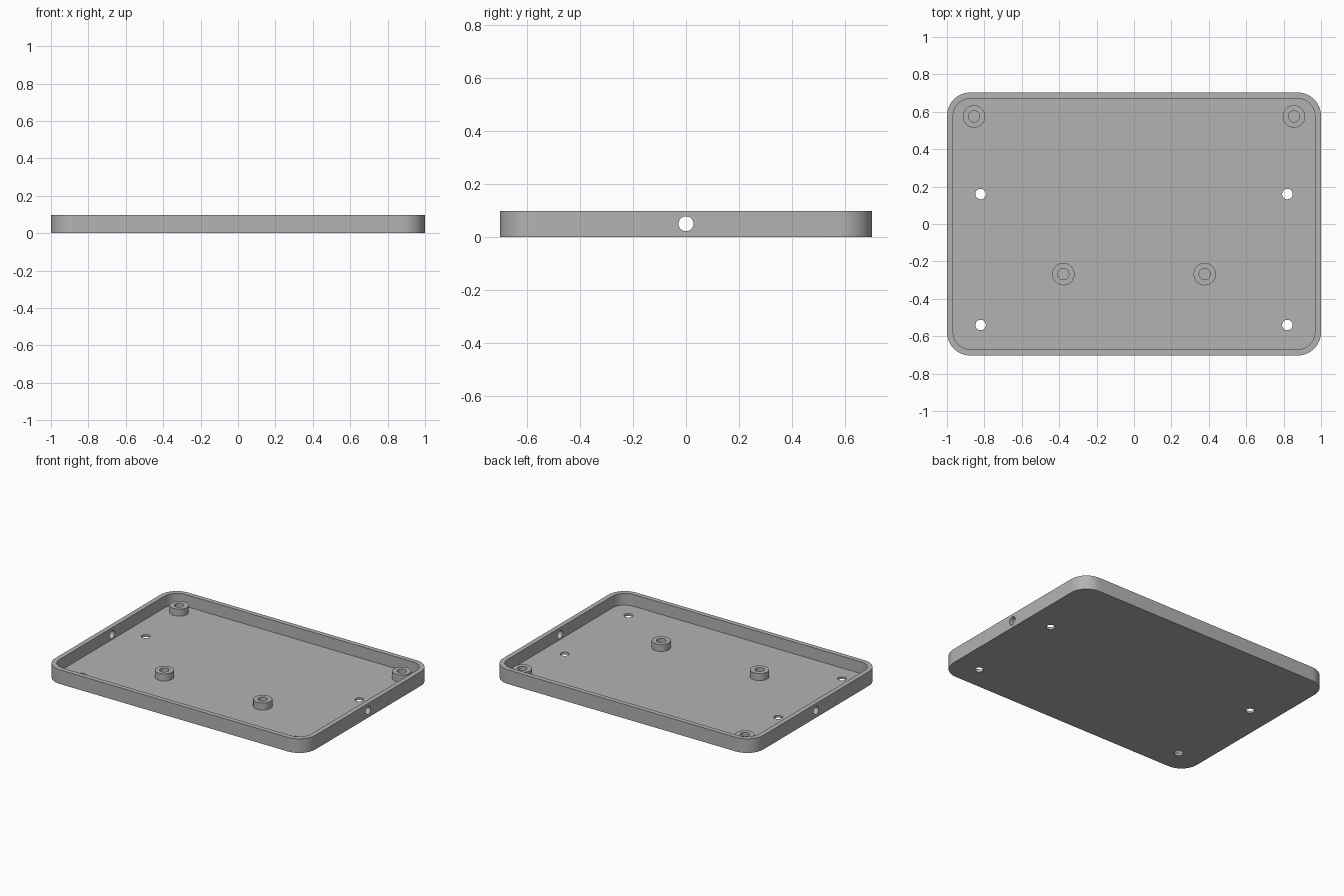
import bpy, bmesh
from math import cos, sin, pi
from mathutils import Matrix

cube = bpy.data.objects.get("Cube")
if cube:
    bpy.data.objects.remove(cube, do_unlink=True)

HALF_X, HALF_Y, HEIGHT = 1.0, 0.703, 0.098
WALL, FLOOR, CORNER = 0.033, 0.016, 0.125
BOSS_TOP, HOLE_R = 0.065, 0.028

grey = bpy.data.materials.new("plain grey")
grey.use_nodes = True
colour = (0.45, 0.45, 0.45, 1)
grey.diffuse_color = colour
grey.node_tree.nodes["Principled BSDF"].inputs["Base Color"].default_value = colour


def finish(name, bm):
    bmesh.ops.recalc_face_normals(bm, faces=bm.faces)
    mesh = bpy.data.meshes.new(name)
    bm.to_mesh(mesh)
    bm.free()
    mesh.materials.append(grey)
    obj = bpy.data.objects.new(name, mesh)
    bpy.context.collection.objects.link(obj)
    return obj


def smooth(obj):
    bpy.ops.object.select_all(action='DESELECT')
    obj.select_set(True)
    bpy.context.view_layer.objects.active = obj
    bpy.ops.object.shade_smooth_by_angle(angle=pi / 6)


def ring(bm, inset, z, steps=12):
    """Rounded rectangle of vertices, inset from the outer outline."""
    r = CORNER - inset
    verts = []
    for q, (sx, sy) in enumerate(((1, 1), (-1, 1), (-1, -1), (1, -1))):
        for i in range(steps + 1):
            a = (q + i / steps) * pi / 2
            verts.append(bm.verts.new((sx * (HALF_X - CORNER) + r * cos(a),
                                       sy * (HALF_Y - CORNER) + r * sin(a), z)))
    return verts


def bridge(bm, a, b):
    for i in range(len(a)):
        j = (i + 1) % len(a)
        bm.faces.new((a[i], a[j], b[j], b[i]))


# Tray: outer wall, rim, inner wall and floor
bm = bmesh.new()
loops = [ring(bm, 0, 0), ring(bm, 0, HEIGHT), ring(bm, WALL, HEIGHT), ring(bm, WALL, FLOOR)]
for a, b in zip(loops, loops[1:]):
    bridge(bm, a, b)
bm.faces.new(loops[0])
bm.faces.new(loops[-1])
tray = finish("tray", bm)

# Drill the floor holes and the hole through both side walls
bm = bmesh.new()


def drill(matrix, depth):
    bmesh.ops.create_cone(bm, cap_ends=True, segments=32, radius1=HOLE_R,
                          radius2=HOLE_R, depth=depth, matrix=matrix)


for x in (-0.82, 0.82):
    for y in (0.16, -0.54):
        drill(Matrix.Translation((x, y, FLOOR / 2)), FLOOR * 2)
    drill(Matrix.Translation((x / abs(x), 0, 0.05)) @ Matrix.Rotation(pi / 2, 4, 'Y'), 0.2)
cutter = finish("hole_cutter", bm)
cutter.hide_render = True
cut = tray.modifiers.new("holes", 'BOOLEAN')
cut.operation, cut.solver, cut.object = 'DIFFERENCE', 'EXACT', cutter
bpy.context.view_layer.objects.active = tray
bpy.ops.object.modifier_apply(modifier=cut.name)
bpy.data.objects.remove(cutter, do_unlink=True)
smooth(tray)


# Hollow screw bosses standing on the floor
def boss(name, x, y, steps=32):
    bm = bmesh.new()
    rings = []
    for r, z in ((0.06, FLOOR), (0.06, BOSS_TOP), (0.03, BOSS_TOP), (0.03, FLOOR)):
        rings.append([bm.verts.new((r * cos(2 * pi * i / steps),
                                    r * sin(2 * pi * i / steps), z)) for i in range(steps)])
    for a, b in zip(rings, rings[1:]):
        bridge(bm, a, b)
    obj = finish(name, bm)
    obj.location = (x, y, 0)
    smooth(obj)


for side, s in (("left", 1), ("right", -1)):
    boss(side + "_back_boss", s * 0.855, 0.575)
    boss(side + "_front_boss", s * 0.378, -0.268)
